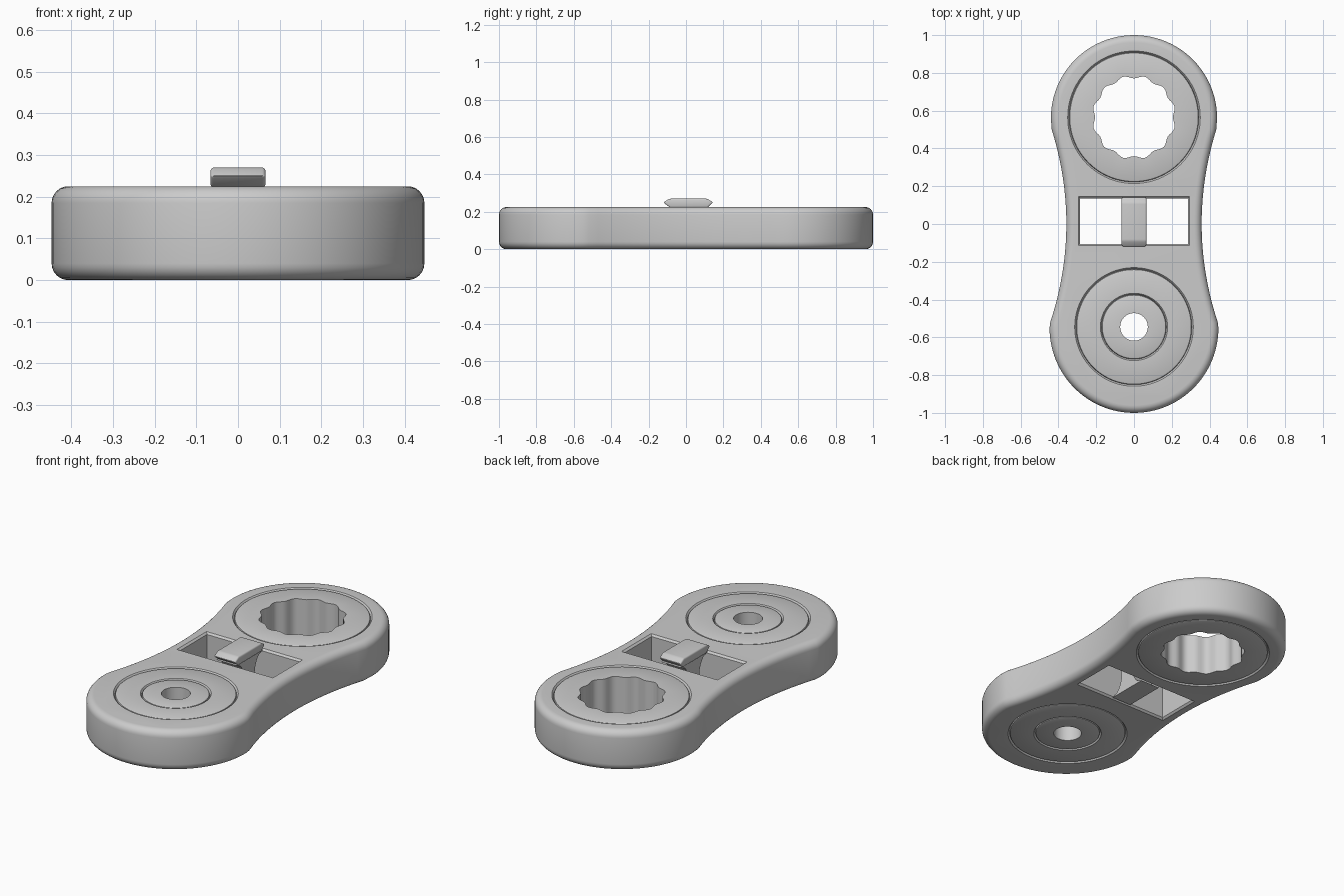
import bpy, bmesh, math

if "Cube" in bpy.data.objects:
    bpy.data.objects.remove(bpy.data.objects["Cube"])

H = 0.225          # body height
UP, LOW = 0.565, -0.545   # centres of the two sockets

metal = bpy.data.materials.new("grey metal")
metal.diffuse_color = (0.6, 0.6, 0.6, 1)
metal.use_nodes = True
metal.node_tree.nodes["Principled BSDF"].inputs["Base Color"].default_value = metal.diffuse_color


def finish(name, bm, loc=(0, 0, 0)):
    bmesh.ops.recalc_face_normals(bm, faces=bm.faces)
    me = bpy.data.meshes.new(name)
    bm.to_mesh(me)
    bm.free()
    me.materials.append(metal)
    ob = bpy.data.objects.new(name, me)
    ob.location = loc
    bpy.context.collection.objects.link(ob)
    return ob


def select(ob):
    bpy.ops.object.select_all(action='DESELECT')
    ob.select_set(True)
    bpy.context.view_layer.objects.active = ob


def smooth(ob, angle=30):
    select(ob)
    for m in list(ob.modifiers):
        bpy.ops.object.modifier_apply(modifier=m.name)
    bpy.ops.object.shade_smooth_by_angle(angle=math.radians(angle))


def bevel(ob, width, segments, angle=40):
    m = ob.modifiers.new("round", 'BEVEL')
    m.width, m.segments = width, segments
    m.limit_method, m.angle_limit = 'ANGLE', math.radians(angle)


def loft(name, rings, loc=(0, 0, 0), cyclic=False):
    """Skin equal-length rings of points; capped, or closed on itself."""
    bm = bmesh.new()
    rows = [[bm.verts.new(p) for p in r] for r in rings]
    n = len(rows[0])
    pairs = list(zip(rows, rows[1:]))
    if cyclic:
        pairs.append((rows[-1], rows[0]))
    else:
        bm.faces.new(rows[0])
        bm.faces.new(rows[-1])
    for a, b in pairs:
        for i in range(n):
            j = (i + 1) % n
            bm.faces.new((a[i], a[j], b[j], b[i]))
    return finish(name, bm, loc)


def circle(radius, z, n=96):
    """Ring of points; radius is a number or a function of the angle."""
    pts = []
    for i in range(n):
        a = math.tau * i / n
        r = radius(a) if callable(radius) else radius
        pts.append((r * math.cos(a), r * math.sin(a), z))
    return pts


def insert(name, outer, inner, y):
    """Ring with rounded outer rims and a plain or lobed bore."""
    e, t = 0.01, 0.001
    rings = [circle(inner, t), circle(outer - e, t), circle(outer - 0.3 * e, t + 0.3 * e),
             circle(outer, t + 1.4 * e), circle(outer, H - t - 1.4 * e),
             circle(outer - 0.3 * e, H - t - 0.3 * e), circle(outer - e, H - t),
             circle(inner, H - t)]
    ob = loft(name, rings, (0, y, 0), cyclic=True)
    smooth(ob, 40)
    return ob


def round_cutter(name, radius, y):
    """Bore cutter flared at both faces to leave a chamfered rim."""
    f, d = 0.008, 0.01
    return loft(name, [circle(radius + 2 * f, -d), circle(radius, d),
                       circle(radius, H - d), circle(radius + 2 * f, H + d)], (0, y, 0))


# Body outline: two round ends joined by a waisted middle
def waist(y):
    return 0.358 + (0.31 if y > 0 else 0.315) * y * y


side = [(waist(-0.52 + 1.02 * i / 20), -0.52 + 1.02 * i / 20) for i in range(21)]
upper = [(0.44 * math.cos(a), 0.56 + 0.44 * math.sin(a))
         for a in (math.pi * i / 48 for i in range(49))]
lower = [(0.447 * math.cos(a), -0.55 + 0.45 * math.sin(a))
         for a in (math.pi + math.pi * i / 48 for i in range(49))]
outline = side + upper + [(-x, y) for x, y in reversed(side)] + lower
body = loft("body", [[(x, y, z) for x, y in outline] for z in (0, H)])
bevel(body, 0.04, 6)


# Window cutter, with softened rims
def rect(grow, z):
    x, a, b = 0.285 + grow, -0.105 - grow, 0.135 + grow
    return [(-x, a, z), (x, a, z), (x, b, z), (-x, b, z)]


window = loft("window_cutter", [rect(0.02, -0.01), rect(0, 0.01),
                                rect(0, H - 0.01), rect(0.02, H + 0.01)])
cutters = [window, round_cutter("upper_cutter", 0.343, UP),
           round_cutter("lower_cutter", 0.306, LOW)]
for c in cutters:
    m = body.modifiers.new("cut", 'BOOLEAN')
    m.object, m.operation, m.solver = c, 'DIFFERENCE', 'EXACT'
smooth(body)
for c in cutters:
    bpy.data.objects.remove(c)

# Twelve-lobed socket, and the nested rings of the other end
insert("lobed_socket", 0.343, lambda a: 0.214 - 0.008 * math.cos(12 * a), UP)
ring = insert("outer_ring", 0.306, 0.171, LOW)
cut = round_cutter("ring_cutter", 0.171, LOW)
m = ring.modifiers.new("cut", 'BOOLEAN')
m.object, m.operation, m.solver = cut, 'DIFFERENCE', 'EXACT'
smooth(ring, 40)
bpy.data.objects.remove(cut)
insert("drive_hub", 0.171, 0.073, LOW)

# Hourglass post standing in the window
mid, levels = 0.015, 16
profile = []
for i in range(levels + 1):
    t = 2 * i / levels - 1
    profile.append((0.045 + 0.075 * (1 - math.sqrt(1 - 0.999 * t * t)), 0.002 + 0.223 * i / levels))
post = loft("switch_post", [[(-0.06, mid - w, z), (0.06, mid - w, z),
                             (0.06, mid + w, z), (-0.06, mid + w, z)] for w, z in profile])
smooth(post)

# Switch lever on top, pointed at both ends
hexagon = [(-0.085, 0.222), (0.115, 0.222), (0.145, 0.25),
           (0.113, 0.27), (-0.088, 0.27), (-0.122, 0.25)]
lever = loft("switch_lever", [[(x, y, z) for y, z in hexagon] for x in (-0.066, 0.066)])
bevel(lever, 0.008, 3, 30)
smooth(lever, 30)
